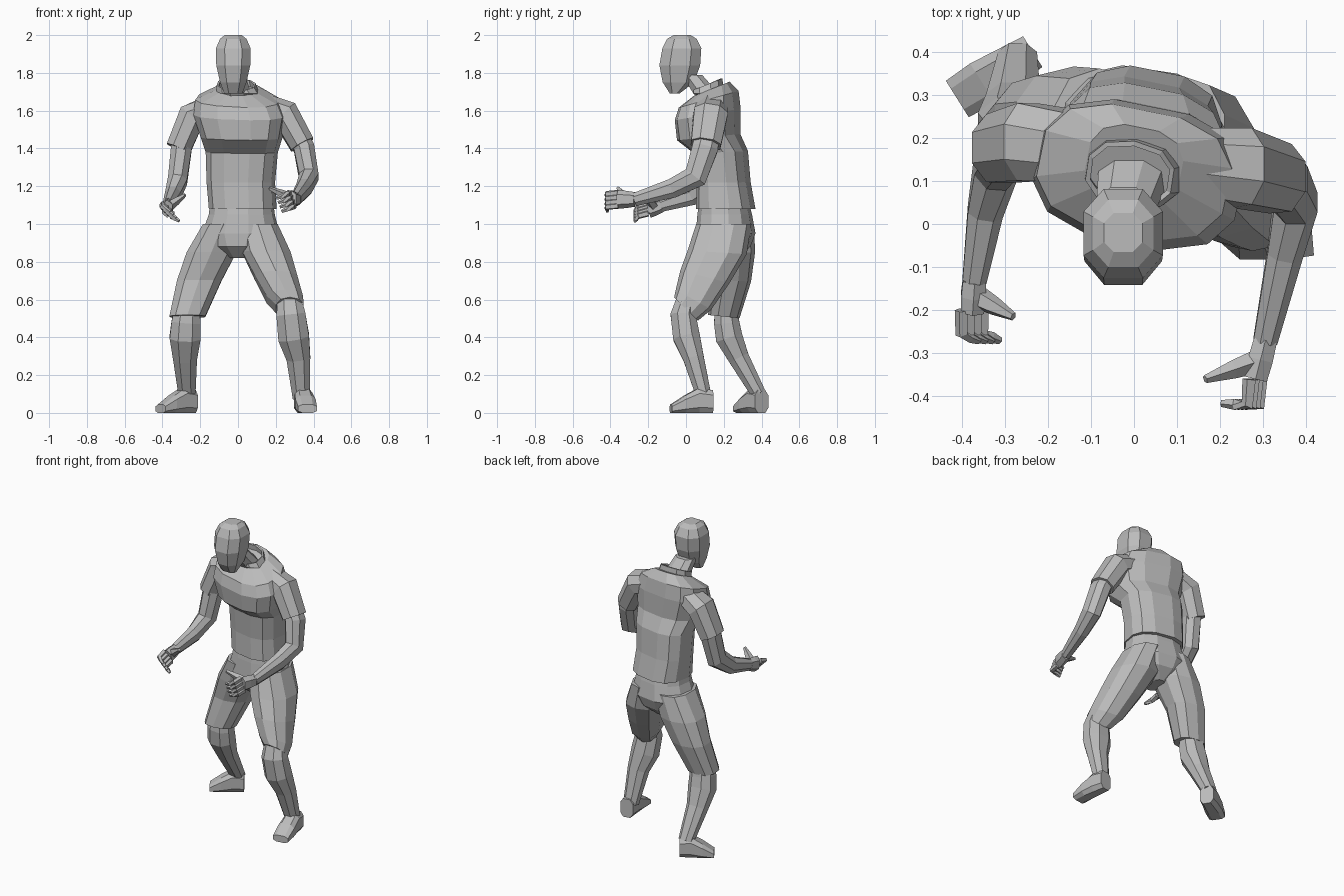
import bpy, bmesh
from math import cos, sin, pi, copysign
from mathutils import Vector

if "Cube" in bpy.data.objects:
    bpy.data.objects.remove(bpy.data.objects["Cube"], do_unlink=True)

shade = (.5, .5, .5, 1)
grey = bpy.data.materials.new("plain grey")
grey.use_nodes = True
grey.diffuse_color = shade
grey.node_tree.nodes["Principled BSDF"].inputs["Base Color"].default_value = shade


def outline(sides, power):
    """Cross-section with flat sides, touching the unit square."""
    points = []
    for i in range(sides):
        angle = 2 * pi * (i + .5) / sides
        c, s = cos(angle) / cos(pi / sides), sin(angle) / cos(pi / sides)
        points.append((copysign(abs(c) ** power, c), copysign(abs(s) ** power, s)))
    return points


def skin(name, rings, capped=True):
    """Join rings of points into a faceted mesh."""
    bm = bmesh.new()
    rows = [[bm.verts.new(point) for point in ring] for ring in rings]
    count = len(rows[0])
    for low, high in zip(rows, rows[1:]):
        for i in range(count):
            j = (i + 1) % count
            bm.faces.new((low[i], low[j], high[j], high[i]))
    if capped:
        bm.faces.new(rows[0][::-1])
        bm.faces.new(rows[-1])
    bmesh.ops.recalc_face_normals(bm, faces=bm.faces)
    mesh = bpy.data.meshes.new(name)
    bm.to_mesh(mesh)
    bm.free()
    mesh.materials.append(grey)
    obj = bpy.data.objects.new(name, mesh)
    bpy.context.collection.objects.link(obj)
    return obj


def stack(name, levels, sides=10, yaw=0, slope=0, power=.85, capped=True):
    """Level rings (x, y, z, half width, half depth) that tilt more towards the last."""
    rings = []
    for i, (x, y, z, width, depth) in enumerate(levels):
        tilt = slope * (i / (len(levels) - 1)) ** 2
        ring = []
        for c, s in outline(sides, power):
            across = c * width * cos(yaw) - s * depth * sin(yaw)
            back = c * width * sin(yaw) + s * depth * cos(yaw)
            ring.append((x + across, y + back, z + tilt * back))
        rings.append(ring)
    return skin(name, rings, capped)


def limb(name, joints, widths, depths, sides=8, upright=False, power=.9):
    """Rings square to the path through the joints."""
    points = [Vector(joint) for joint in joints]
    rings = []
    for i, (point, width, depth) in enumerate(zip(points, widths, depths)):
        along = points[min(i + 1, len(points) - 1)] - points[max(i - 1, 0)]
        if upright:
            along.z = 0
        along.normalize()
        side = Vector((1, 0, 0))
        side = (side - along * side.dot(along)).normalized()
        front = along.cross(side)
        rings.append([point + side * c * width + front * s * depth
                      for c, s in outline(sides, power)])
    return skin(name, rings)


def scaled(sizes, factor):
    return [size * factor for size in sizes]


def hand(side, wrist, knuckle, spread, reach, curl, thumb_tip):
    """Palm, four curled fingers and a thumb."""
    wrist, knuckle, spread, reach, curl, thumb_tip = map(
        Vector, (wrist, knuckle, spread, reach, curl, thumb_tip))
    middle = wrist.lerp(knuckle, .5)
    limb(side + "_palm", (wrist, middle, knuckle), (.027, .029, .027), (.034, .04, .043), sides=6)
    finger_sizes = (.014, .013, .011, .007)
    for k in range(4):
        root = knuckle + spread * (k - 1.5)
        bend = root + reach
        limb(f"{side}_finger_{k + 1}", (root, bend, bend + curl, bend + curl * 2),
             finger_sizes, finger_sizes, sides=5)
    thumb_sizes = (.024, .018, .008)
    limb(side + "_thumb", (middle, middle.lerp(thumb_tip, .5), thumb_tip),
         thumb_sizes, thumb_sizes, sides=5)


def arm(side, joints, sleeve):
    """Bare arm from shoulder to wrist, with a short sleeve over it."""
    arm_sizes = (.045, .055, .051, .041, .028)
    limb(side + "_arm", joints, arm_sizes, scaled(arm_sizes, 1.25))
    sleeve_sizes = (.065, .075, .066)
    limb(side + "_sleeve", sleeve, sleeve_sizes, scaled(sleeve_sizes, 1.2))


def lower_leg(side, joints, heel, toe):
    """Calf from knee to ankle, and a wedge-shaped foot flat on the ground."""
    calf_sizes = (.06, .077, .082, .063, .045)
    limb(side + "_calf", joints, calf_sizes, scaled(calf_sizes, .87))
    heel, toe = Vector(heel), Vector(toe)
    heights = (.06, .066, .046, .022)
    centres = [heel.lerp(toe, i / 3) + Vector((0, 0, height))
               for i, height in enumerate(heights)]
    limb(side + "_foot", centres, (.042, .048, .054, .05), heights, upright=True, power=.65)


# Head and neck
middle = -.025
stack("head", [(middle, -.06, 1.69, .048, .025), (middle, -.04, 1.75, .07, .083),
               (middle, -.033, 1.84, .09, .108), (middle, -.022, 1.93, .092, .103),
               (middle, -.022, 1.98, .07, .078), (middle, -.02, 2, .045, .045)],
      sides=8, power=.8)
stack("neck", [(0, .13, 1.66, .08, .07), (middle, .03, 1.79, .062, .055)], sides=8)

# Shirt, with the hem hanging over the shorts, and an open collar
stack("shirt", [(.025, .21, 1.08, .172, .148), (.015, .2, 1.22, .175, .132),
                (.02, .185, 1.38, .185, .132), (.02, .12, 1.46, .21, .155),
                (.01, .115, 1.58, .24, .16), (0, .12, 1.66, .22, .145),
                (0, .135, 1.715, .11, .09)], sides=12, yaw=-.2, slope=.4, power=.75)
collar = stack("collar", [(0, .12, 1.69, .11, .08), (-.01, .115, 1.74, .1, .075)],
               yaw=-.15, slope=.4, capped=False)
cloth = collar.modifiers.new("cloth thickness", "SOLIDIFY")
cloth.thickness = .012

# Arms and sleeves
left_wrist, right_wrist = (.305, -.27, 1.13), (-.37, -.13, 1.1)
arm("left", [(.27, .13, 1.56), (.35, .1, 1.4), (.375, .05, 1.25), (.35, -.07, 1.19), left_wrist],
    [(.12, .14, 1.625), (.25, .13, 1.58), (.34, .105, 1.42)])
arm("right", [(-.27, .19, 1.56), (-.3, .17, 1.4), (-.32, .135, 1.23), (-.345, .03, 1.15),
              right_wrist],
    [(-.12, .18, 1.625), (-.245, .19, 1.57), (-.315, .175, 1.4)])

# Hands
hand("left", left_wrist, knuckle=(.282, -.36, 1.13), spread=(.009, 0, -.023),
     reach=(-.005, -.06, -.005), curl=(-.03, .002, -.012), thumb_tip=(.165, -.36, 1.19))
hand("right", right_wrist, knuckle=(-.375, -.2, 1.08), spread=(.016, 0, -.016),
     reach=(0, -.055, -.015), curl=(.02, -.008, -.013), thumb_tip=(-.28, -.215, 1.155))

# Shorts
stack("shorts_seat", [(.02, .2, 1.14, .16, .12), (.02, .205, 1.05, .17, .138),
                      (.015, .21, .95, .2, .15), (.01, .2, .88, .15, .135),
                      (0, .2, .82, .04, .07)], sides=12, yaw=-.15)
stack("left_shorts_leg", [(.105, .2, 1, .105, .14), (.15, .165, .85, .128, .15),
                          (.2, .1, .72, .113, .125), (.248, .04, .6, .096, .09),
                          (.275, 0, .55, .073, .06)], slope=-1)
stack("right_shorts_leg", [(-.08, .22, 1, .105, .135), (-.14, .235, .85, .132, .125),
                           (-.205, .24, .7, .118, .1), (-.268, .2, .51, .095, .08)], slope=-.1)

# Lower legs and feet
lower_leg("left", [(.27, .01, .62), (.28, -.015, .52), (.295, .003, .4), (.32, .04, .29),
                   (.335, .097, .08)], heel=(.338, .14, 0), toe=(.368, -.08, 0))
lower_leg("right", [(-.265, .21, .6), (-.275, .215, .48), (-.28, .228, .4), (-.28, .28, .29),
                    (-.27, .385, .1)], heel=(-.235, .4, 0), toe=(-.41, .29, 0))
